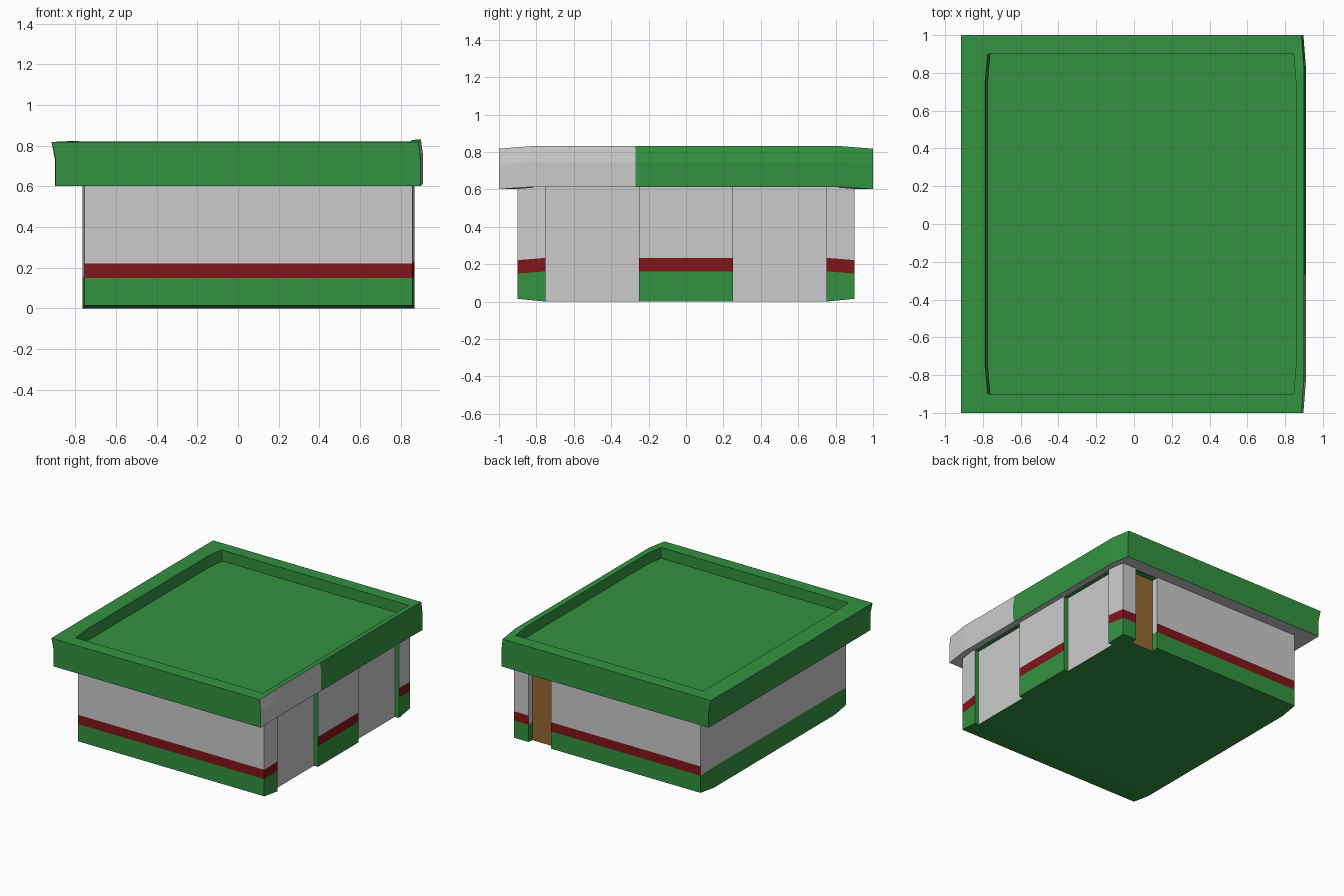
import bpy

if "Cube" in bpy.data.objects:
    bpy.data.objects.remove(bpy.data.objects["Cube"])

def material(name, rgb):
    m = bpy.data.materials.new(name)
    m.diffuse_color = (*rgb, 1)
    m.use_nodes = True
    m.node_tree.nodes["Principled BSDF"].inputs["Base Color"].default_value = m.diffuse_color
    return m

MATS = [None,
        material("green_paint", (0.034, 0.29, 0.053)),
        material("red_paint", (0.22, 0.008, 0.01)),
        material("brown_door", (0.30, 0.14, 0.03))]
GREY, GREEN, RED, BROWN = range(4)

def build(name, verts, faces, colours):
    me = bpy.data.meshes.new(name)
    me.from_pydata(verts, [], faces)
    for m in MATS:
        me.materials.append(m)
    for poly, c in zip(me.polygons, colours):
        poly.material_index = c
    me.update()
    ob = bpy.data.objects.new(name, me)
    bpy.context.collection.objects.link(ob)
    return ob

def loft(name, rings, colour, cap=None):
    """Join equal counter-clockwise rings; colour(level, segment) picks the slot."""
    n = len(rings[0])
    faces, cols = [], []
    for k in range(len(rings) - 1):
        for i in range(n):
            j = (i + 1) % n
            faces.append((k*n + i, k*n + j, (k+1)*n + j, (k+1)*n + i))
            cols.append(colour(k, i))
    if cap is not None:
        faces.append(tuple(range((len(rings) - 1)*n, len(rings)*n)))
        cols.append(cap)
    return build(name, [p for r in rings for p in r], faces, cols)

# Wall plan: slightly bulged sides, two window notches on the right, a door notch at the back
W, R = 0.867, 0.832
plan = [(-0.755, -0.9), (0.857, -0.9),
        (W, -0.75), (R, -0.75), (R, -0.25), (W, -0.25),
        (W, 0.25), (R, 0.25), (R, 0.75), (W, 0.75),
        (0.857, 0.9), (0.735, 0.9), (0.735, 0.85), (0.54, 0.85), (0.54, 0.9),
        (-0.755, 0.9), (-0.765, 0.75), (-0.765, -0.75)]

def level(z, rise):
    return [(x, y, z + rise * min(1, (0.9 - abs(y)) / 0.15)) for x, y in plan]

def wall_colour(k, i):
    if i in (3, 7):
        return GREY                      # window panels
    if i in (2, 4, 6, 8):
        return GREEN                     # window reveals
    if i == 12:
        return BROWN                     # door
    if k == 1 and i in (11, 13, 15, 16, 17):
        return GREY                      # no stripe on the left or in the doorway
    return (GREEN, RED, GREY)[k]

bottom = level(0.015, -0.015)
loft("walls", [bottom, level(0.15, 0.012), level(0.222, 0.012), level(0.605, 0.012)],
     wall_colour)

# Floor: flat middle with raised front and back strips
strips = [(0, 1, 2, 17), (17, 3, 4, 5, 6, 7, 8, 16), (16, 9, 10, 11, 12, 13, 14, 15)]
build("floor", bottom, [s[::-1] for s in strips], [GREEN] * 3)

# Green headers above the recesses
for name, x0, x1, y0, y1, z in (("front_window_header", R, W, -0.75, -0.25, 0.607),
                                ("back_window_header", R, W, 0.25, 0.75, 0.607),
                                ("door_header", 0.54, 0.735, 0.85, 0.9, 0.598)):
    build(name, [(x0, y0, z), (x0, y1, z), (x1, y1, z), (x1, y0, z)], [(0, 1, 2, 3)], [GREEN])

# Roof rings: ends are slightly lower and narrower than the middle
def ring(xl, xlm, xr, xrm, y, yb, z, zl, zr):
    return [(xl, -y, z), (xr, -y, z), (xrm, -yb, zr), (xrm, -0.27, zr), (xrm, yb, zr),
            (xr, y, z), (xl, y, z), (xlm, yb, zl), (xlm, -yb, zl)]

eave = ring(-0.897, -0.90, 0.897, 0.908, 1.0, 0.83, 0.601, 0.603, 0.613)
roof = [eave,
        ring(-0.897, -0.90, 0.897, 0.910, 1.0, 0.83, 0.735, 0.735, 0.747),
        ring(-0.915, -0.916, 0.887, 0.899, 1.0, 0.83, 0.818, 0.818, 0.831),
        ring(-0.775, -0.788, 0.845, 0.857, 0.9, 0.75, 0.820, 0.824, 0.828),
        ring(-0.762, -0.775, 0.845, 0.857, 0.9, 0.75, 0.735, 0.740, 0.743)]
loft("roof", roof, lambda k, i: GREY if k < 2 and i in (1, 2) else GREEN, cap=GREEN)

# Grey underside of the roof, one strip per bay
build("soffit", eave, [(0, 8, 2, 1), (8, 7, 4, 3, 2), (7, 6, 5, 4)], [GREY] * 3)
